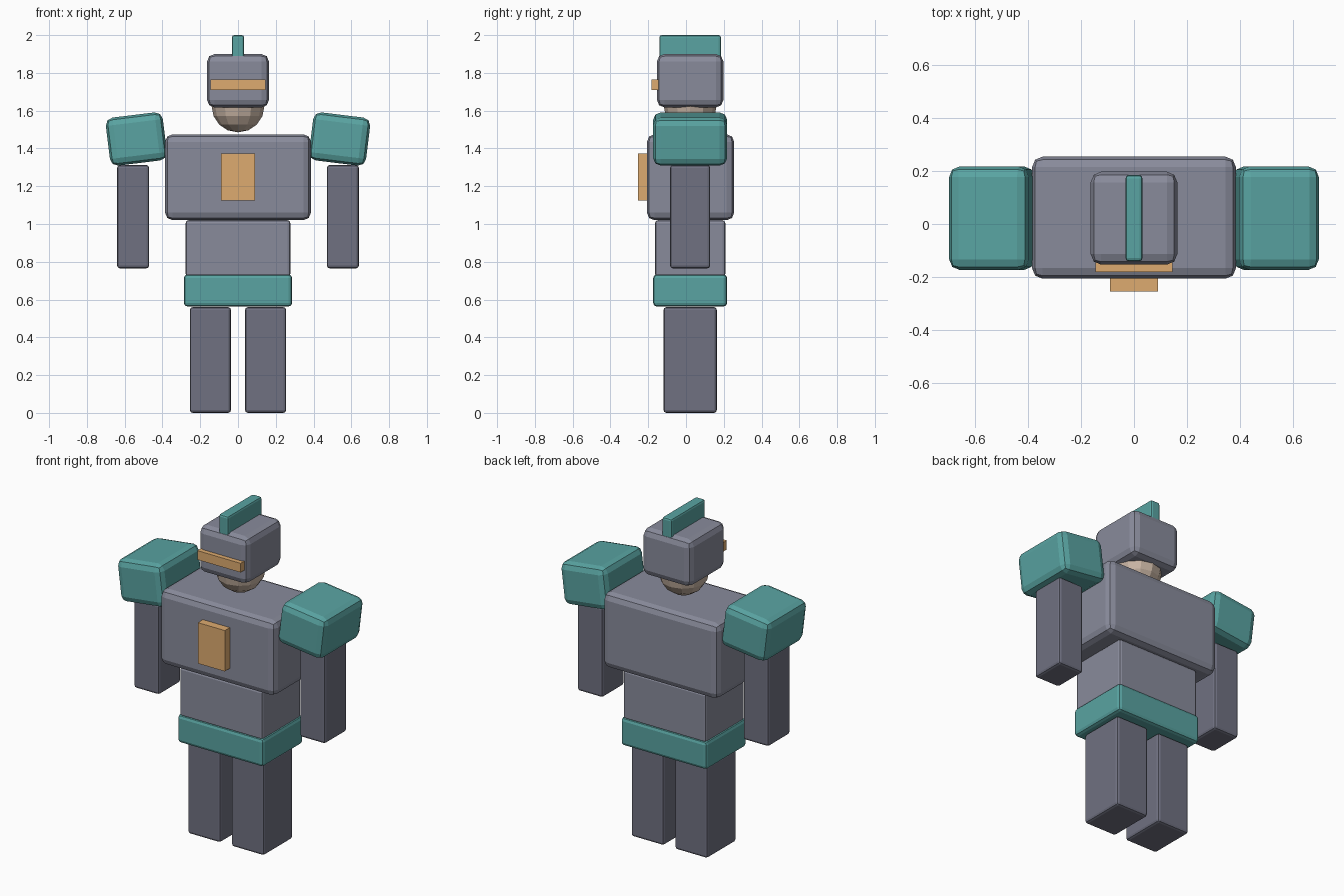
import bpy, math

if "Cube" in bpy.data.objects:
    bpy.data.objects.remove(bpy.data.objects["Cube"])


def material(name, rgb):
    m = bpy.data.materials.new(name)
    m.diffuse_color = (*rgb, 1)
    m.use_nodes = True
    m.node_tree.nodes["Principled BSDF"].inputs["Base Color"].default_value = m.diffuse_color
    return m


SLATE = material("slate", (0.25, 0.26, 0.33))
DARK = material("dark_slate", (0.16, 0.165, 0.22))
TEAL = material("teal", (0.10, 0.37, 0.36))
GOLD = material("gold", (0.73, 0.41, 0.16))
SKIN = material("skin", (0.58, 0.46, 0.37))
YC = 0.022  # body depth centre


def box(name, x, y, z, mat, bevel=0.0, tilt=0.0):
    """Box from (min, max) ranges, optionally bevelled and tilted about y."""
    r = (x, y, z)
    bpy.ops.mesh.primitive_cube_add(size=1, location=[(a + b) / 2 for a, b in r])
    ob = bpy.context.object
    ob.name = name
    ob.scale = [b - a for a, b in r]
    bpy.ops.object.transform_apply(location=False, rotation=False, scale=True)
    ob.rotation_euler.y = tilt
    ob.data.materials.append(mat)
    if bevel:
        mod = ob.modifiers.new("bevel", 'BEVEL')
        mod.width = bevel
        mod.segments = 2
    return ob


def depth(d):
    return (YC - d / 2, YC + d / 2)


# torso
box("chest", (-0.386, 0.386), (-0.207, 0.255), (1.02, 1.475), SLATE, 0.04)
box("chest_plate", (-0.09, 0.09), (-0.255, -0.18), (1.125, 1.372), GOLD)
box("waist", (-0.277, 0.277), depth(0.372), (0.72, 1.02), SLATE, 0.015)
box("belt", (-0.287, 0.287), depth(0.392), (0.563, 0.733), TEAL, 0.02)

# head and helmet
bpy.ops.mesh.primitive_uv_sphere_add(segments=12, ring_count=8, radius=0.14,
                                     location=(0, YC, 1.625))
head = bpy.context.object
head.name = "head"
head.data.materials.append(SKIN)
box("helmet", (-0.164, 0.164), depth(0.352), (1.617, 1.90), SLATE, 0.04)
box("visor", (-0.145, 0.145), (-0.182, -0.12), (1.71, 1.765), GOLD)
box("helmet_crest", (-0.032, 0.032), depth(0.326), (1.86, 2.0), TEAL, 0.012)

# limbs on both sides
for side, s in (("left", -1), ("right", 1)):
    def span(a, b):
        return tuple(sorted((s * a, s * b)))
    box(side + "_shoulder", span(0.386, 0.69), depth(0.392), (1.322, 1.578),
        TEAL, 0.04, s * math.radians(7))
    box(side + "_arm", span(0.47, 0.64), depth(0.212), (0.765, 1.312), DARK, 0.015)
    box(side + "_leg", span(0.037, 0.255), depth(0.282), (0.0, 0.56), DARK, 0.015)
